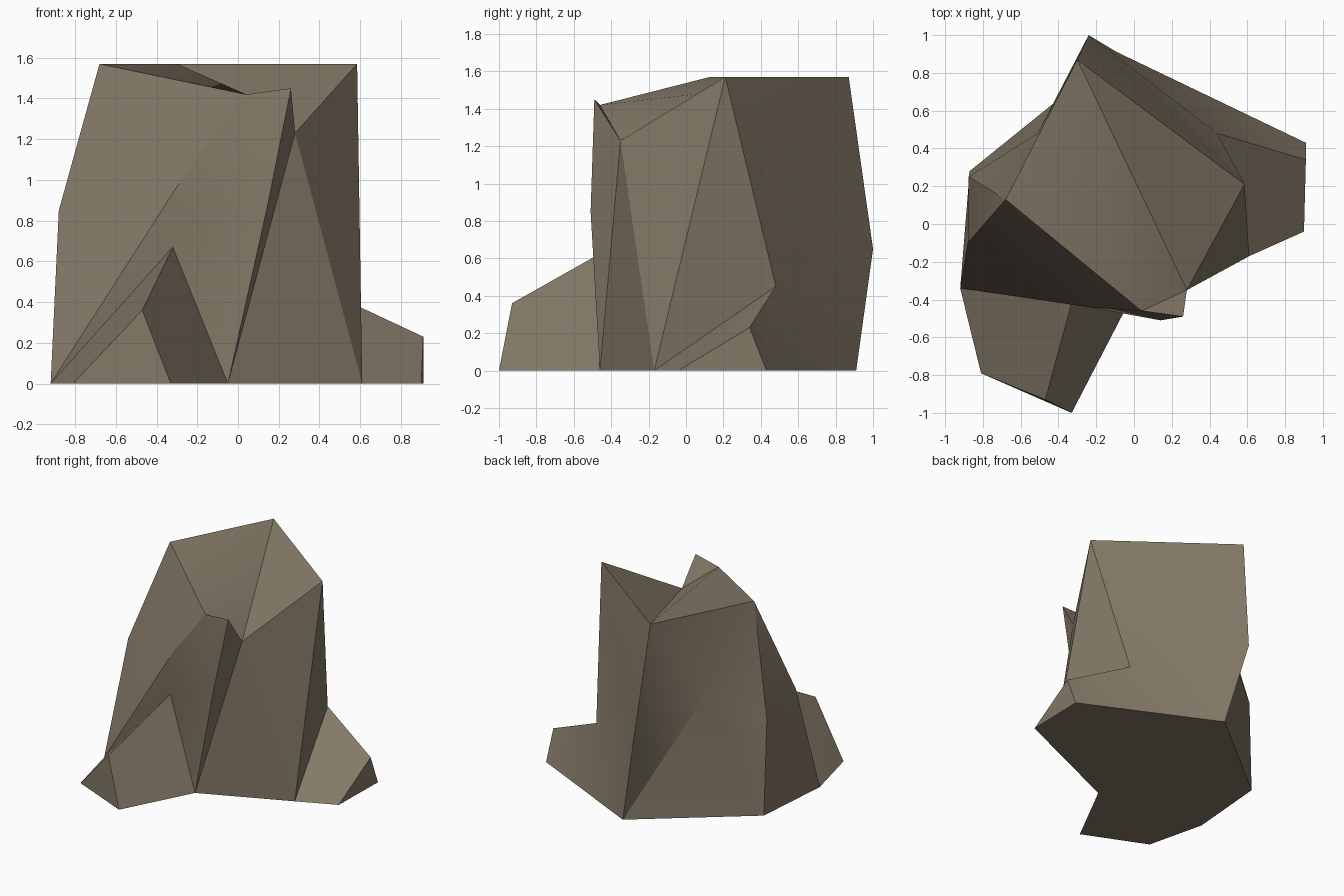
import bpy
import bmesh
import math

default_cube = bpy.data.objects.get("Cube")
if default_cube:
    bpy.data.objects.remove(default_cube, do_unlink=True)

# Stone colour
stone = bpy.data.materials.new("weathered_brown_stone")
stone.use_nodes = True
colour = (0.23, 0.19, 0.135, 1)
stone.diffuse_color = colour
shader = stone.node_tree.nodes["Principled BSDF"]
shader.inputs["Base Color"].default_value = colour
shader.inputs["Roughness"].default_value = 0.9

# Corners of the boulder, named by where they sit
corners = {
    # sloping crown
    "crown_left": (-.68, .13, 1.57),
    "crown_back": (-.30, .87, 1.57),
    "crown_right": (.585, .21, 1.57),
    "brow": (.04, -.46, 1.42),
    "spike": (.26, -.49, 1.45),
    "notch": (.28, -.35, 1.23),
    # waist
    "ridge": (.14, -.51, .85),
    "chest": (-.24, -.44, 1.06),
    "hip_front": (-.88, -.10, .85),
    "hip_back": (-.875, .25, .74),
    "flank": (-.51, .48, .93),
    "spine": (-.24, 1, .65),
    # tops of the two spurs
    "front_spur_root": (-.32, -.38, .67),
    "front_spur_tip": (-.47, -.93, .36),
    "side_spur_root": (.44, .48, .45),
    "side_spur_tip": (.91, .34, .23),
    # footprint, in order around the ground
    "base_left": (-.92, -.34, 0),
    "base_spur_left": (-.81, -.79, 0),
    "base_spur_front": (-.33, -1, 0),
    "base_front": (-.05, -.46, 0),
    "base_right": (.61, -.17, 0),
    "base_spur_right": (.90, -.04, 0),
    "base_spur_back": (.91, .43, 0),
    "base_back": (-.09, .91, 0),
    "base_back_left": (-.87, .28, 0),
}

facets = [
    # crown
    "crown_left brow crown_back",
    "crown_back brow notch",
    "crown_back notch crown_right",
    "brow spike notch",
    # front
    "crown_left hip_front chest",
    "crown_left chest brow",
    "hip_front base_left chest",
    "brow chest ridge",
    "brow ridge spike",
    "chest front_spur_root ridge",
    "front_spur_root base_front ridge",
    "chest base_left front_spur_root",
    # front spur
    "base_left base_spur_left front_spur_tip",
    "base_left front_spur_tip front_spur_root",
    "base_spur_left base_spur_front front_spur_tip",
    "front_spur_tip base_spur_front base_front",
    "front_spur_tip base_front front_spur_root",
    # hollow right wall
    "spike ridge notch",
    "ridge base_front notch",
    "notch base_front base_right",
    "notch base_right crown_right",
    "crown_right base_right side_spur_root",
    # side spur
    "side_spur_root base_right base_spur_right",
    "side_spur_root base_spur_right side_spur_tip",
    "side_spur_tip base_spur_right base_spur_back",
    "side_spur_root side_spur_tip base_spur_back",
    "side_spur_root base_spur_back base_back",
    # back
    "crown_back crown_right spine",
    "crown_right side_spur_root spine",
    "spine side_spur_root base_back",
    # left
    "crown_back spine flank",
    "crown_back flank crown_left",
    "spine base_back flank",
    "crown_left flank hip_back",
    "crown_left hip_back hip_front",
    "flank base_back base_back_left",
    "flank base_back_left hip_back",
    "hip_front hip_back base_back_left",
    "hip_front base_back_left base_left",
]

bm = bmesh.new()
points = {name: bm.verts.new(place) for name, place in corners.items()}
for facet in facets:
    bm.faces.new([points[name] for name in facet.split()])
# flat underside
bm.faces.new([points[name] for name in reversed(corners) if name.startswith("base")])
bmesh.ops.recalc_face_normals(bm, faces=bm.faces)

mesh = bpy.data.meshes.new("boulder")
bm.to_mesh(mesh)
bm.free()
mesh.materials.append(stone)
boulder = bpy.data.objects.new("boulder", mesh)
bpy.context.collection.objects.link(boulder)

# Soften only the shallow creases
bpy.ops.object.select_all(action="DESELECT")
boulder.select_set(True)
bpy.context.view_layer.objects.active = boulder
bpy.ops.object.shade_smooth_by_angle(angle=math.radians(30))
